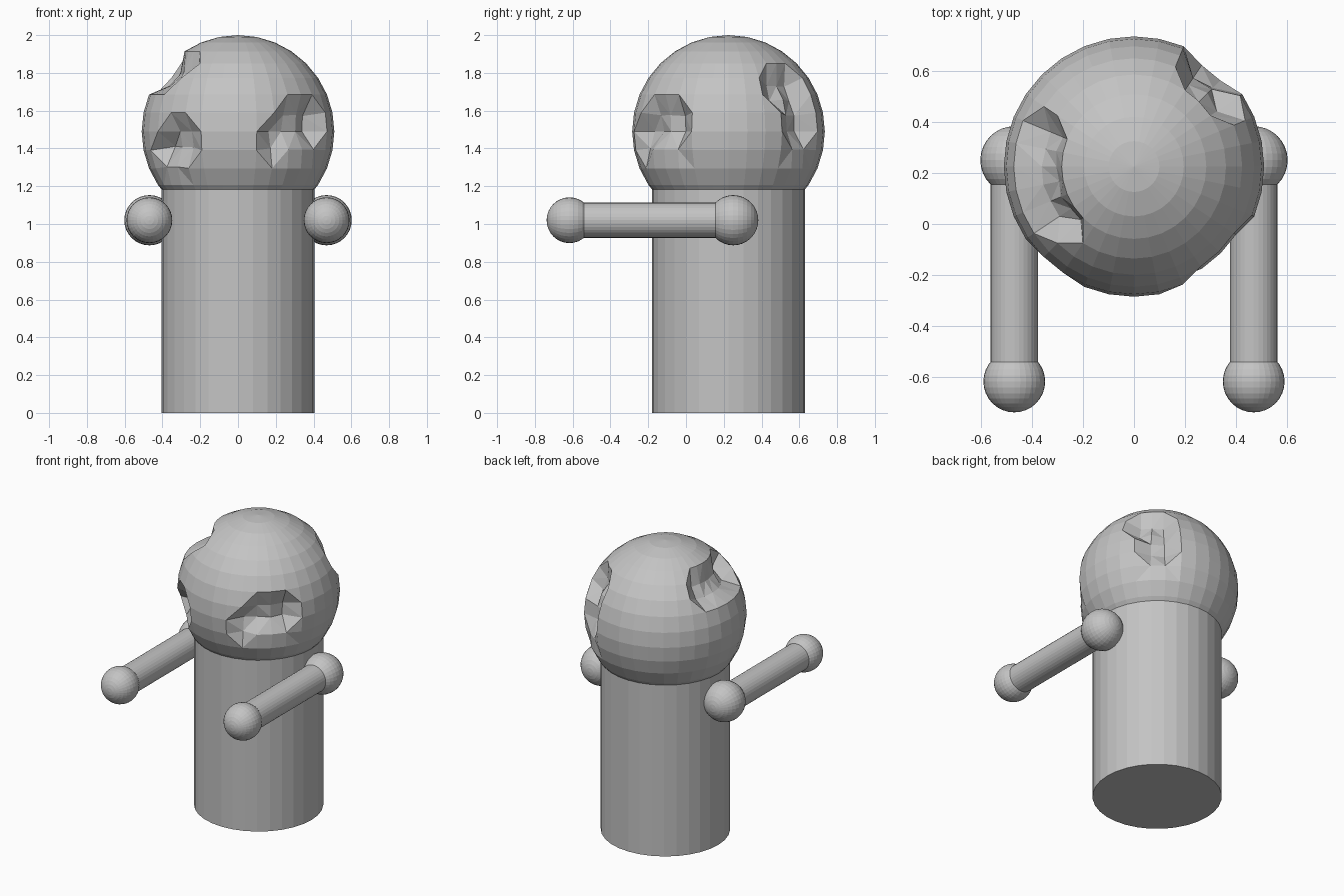
import bpy, bmesh, math, random
from mathutils import Matrix, Vector

random.seed(4)
if "Cube" in bpy.data.objects:
    bpy.data.objects.remove(bpy.data.objects["Cube"])

# One plain grey material
grey = bpy.data.materials.new("plain grey")
grey.use_nodes = True
colour = (0.55, 0.55, 0.55, 1)
grey.diffuse_color = colour
grey.node_tree.nodes["Principled BSDF"].inputs["Base Color"].default_value = colour

SEGMENTS, RINGS = 32, 16
ALONG_Y = Matrix.Rotation(math.pi / 2, 4, 'X')


def finish(name, bm, location):
    mesh = bpy.data.meshes.new(name)
    bm.to_mesh(mesh)
    bm.free()
    mesh.materials.append(grey)
    obj = bpy.data.objects.new(name, mesh)
    obj.location = location
    bpy.context.collection.objects.link(obj)
    return obj


def sphere(radius, matrix=Matrix()):
    bm = bmesh.new()
    bmesh.ops.create_uvsphere(bm, u_segments=SEGMENTS, v_segments=RINGS,
                              radius=radius, matrix=matrix)
    return bm


def cylinder(radius, length, matrix=Matrix()):
    bm = bmesh.new()
    bmesh.ops.create_cone(bm, cap_ends=True, segments=SEGMENTS, radius1=radius,
                          radius2=radius, depth=length, matrix=matrix)
    return bm


# Body
AXIS_Y = 0.225
BODY_TOP = 1.2
finish("body", cylinder(0.405, BODY_TOP), (0, AXIS_Y, BODY_TOP / 2))

# Dents: (ring from the top, first sector, last sector, inward scale)
DENTS = [
    # front right cheek
    (8, 20, 21, 0.84), (9, 19, 21, 0.82), (10, 19, 20, 0.96),
    # front left cheek
    (7, 27, 29, 0.84), (8, 26, 29, 0.82), (9, 26, 26, 0.88), (9, 27, 29, 0.96),
    # right side of the crown
    (4, 14, 20, 0.84), (5, 14, 19, 0.83),
    # back left
    (5, 3, 5, 0.85), (6, 3, 5, 0.84), (7, 4, 5, 0.84), (8, 4, 5, 0.84),
    (9, 4, 5, 0.955),
]

# Head, with the dented points pushed in
head = sphere(0.51)
dented = set()
for v in head.verts:
    ring = round(math.acos(max(-1, min(1, v.co.z / v.co.length))) / math.pi * RINGS)
    sector = round(math.atan2(v.co.y, v.co.x) / math.tau * SEGMENTS) % SEGMENTS
    for dent_ring, first, last, scale in DENTS:
        if ring == dent_ring and first <= sector <= last:
            rough = 0.03 if scale < 0.9 else 0
            v.co *= scale + random.uniform(-rough, rough)
            dented.update(v.link_faces)
            break
bmesh.ops.triangulate(head, faces=list(dented))
finish("head", head, (0, AXIS_Y, 1.49))

# Arms held straight forward
ARM_Z = 1.02
for side, sign in (("right", -1), ("left", 1)):
    x = sign * 0.469
    finish(side + "_shoulder", sphere(0.133, ALONG_Y), (x, 0.25, ARM_Z))
    finish(side + "_arm", cylinder(0.093, 0.82, ALONG_Y), (x, -0.18, ARM_Z))
    finish(side + "_hand", sphere(0.121, ALONG_Y), (x, -0.617, ARM_Z))
